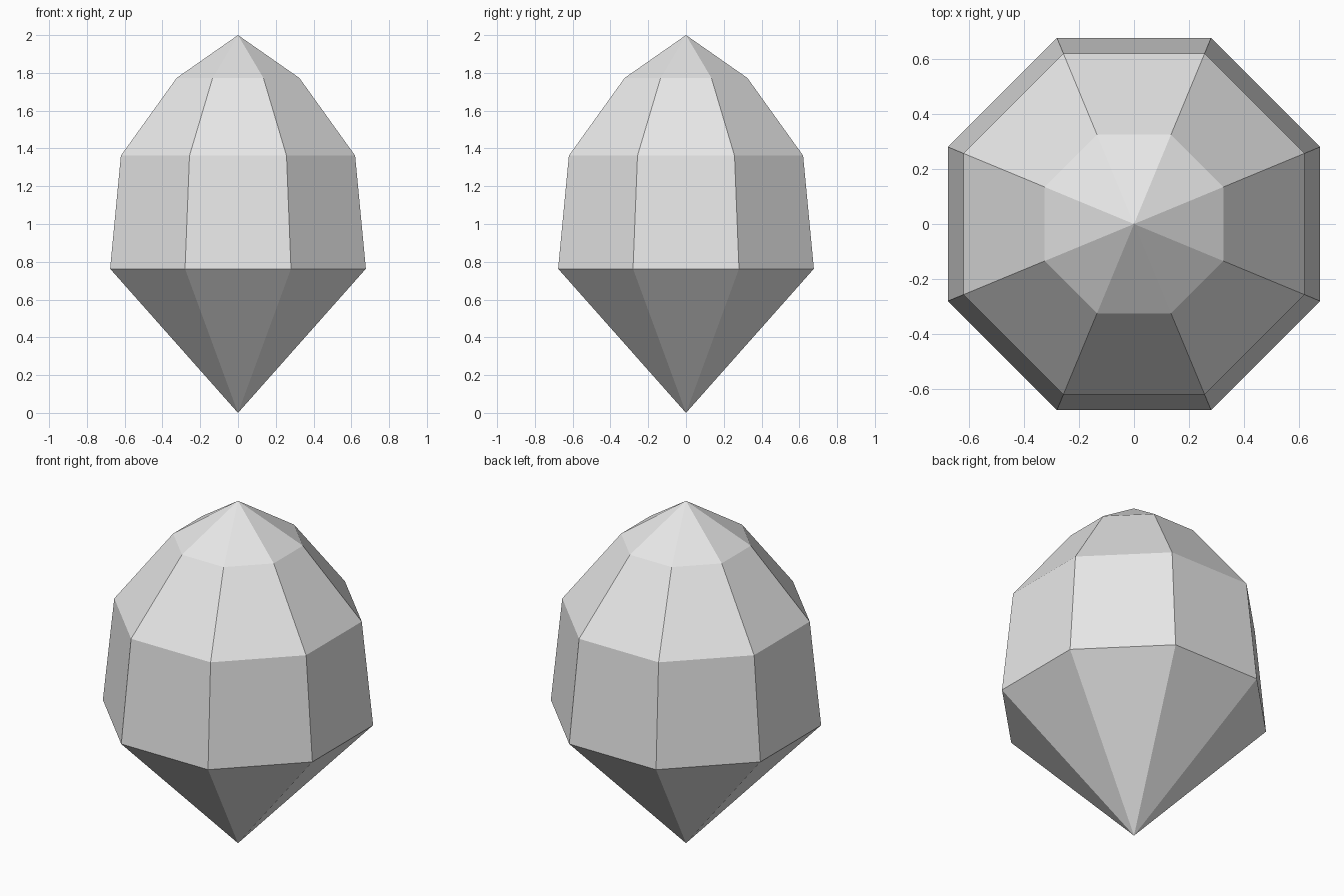
import bpy
import bmesh
from math import cos, sin, pi

cube = bpy.data.objects.get("Cube")
if cube:
    bpy.data.objects.remove(cube, do_unlink=True)

SIDES = 8

# Plain grey stone
grey = bpy.data.materials.new("light_grey")
grey.use_nodes = True
colour = (0.8, 0.8, 0.8, 1.0)
grey.diffuse_color = colour
grey.node_tree.nodes["Principled BSDF"].inputs["Base Color"].default_value = colour

# Each ring: distance from the axis to a flat side, and height
RINGS = [(0.677, 0.763), (0.62, 1.362), (0.325, 1.773)]

bm = bmesh.new()


def add_ring(apothem, z):
    radius = apothem / cos(pi / SIDES)
    angles = [2 * pi * (i + 0.5) / SIDES for i in range(SIDES)]
    return [bm.verts.new((radius * cos(a), radius * sin(a), z)) for a in angles]


rings = [add_ring(*ring) for ring in RINGS]
bottom = bm.verts.new((0, 0, 0))
top = bm.verts.new((0, 0, 2))

for i in range(SIDES):
    j = (i + 1) % SIDES
    # Lower point
    bm.faces.new((bottom, rings[0][j], rings[0][i]))
    # Side bands
    for low, high in zip(rings, rings[1:]):
        bm.faces.new((low[i], low[j], high[j], high[i]))
    # Crown
    bm.faces.new((rings[-1][i], rings[-1][j], top))

mesh = bpy.data.meshes.new("faceted_gem")
bm.to_mesh(mesh)
bm.free()
mesh.materials.append(grey)
gem = bpy.data.objects.new("faceted_gem", mesh)
bpy.context.collection.objects.link(gem)
